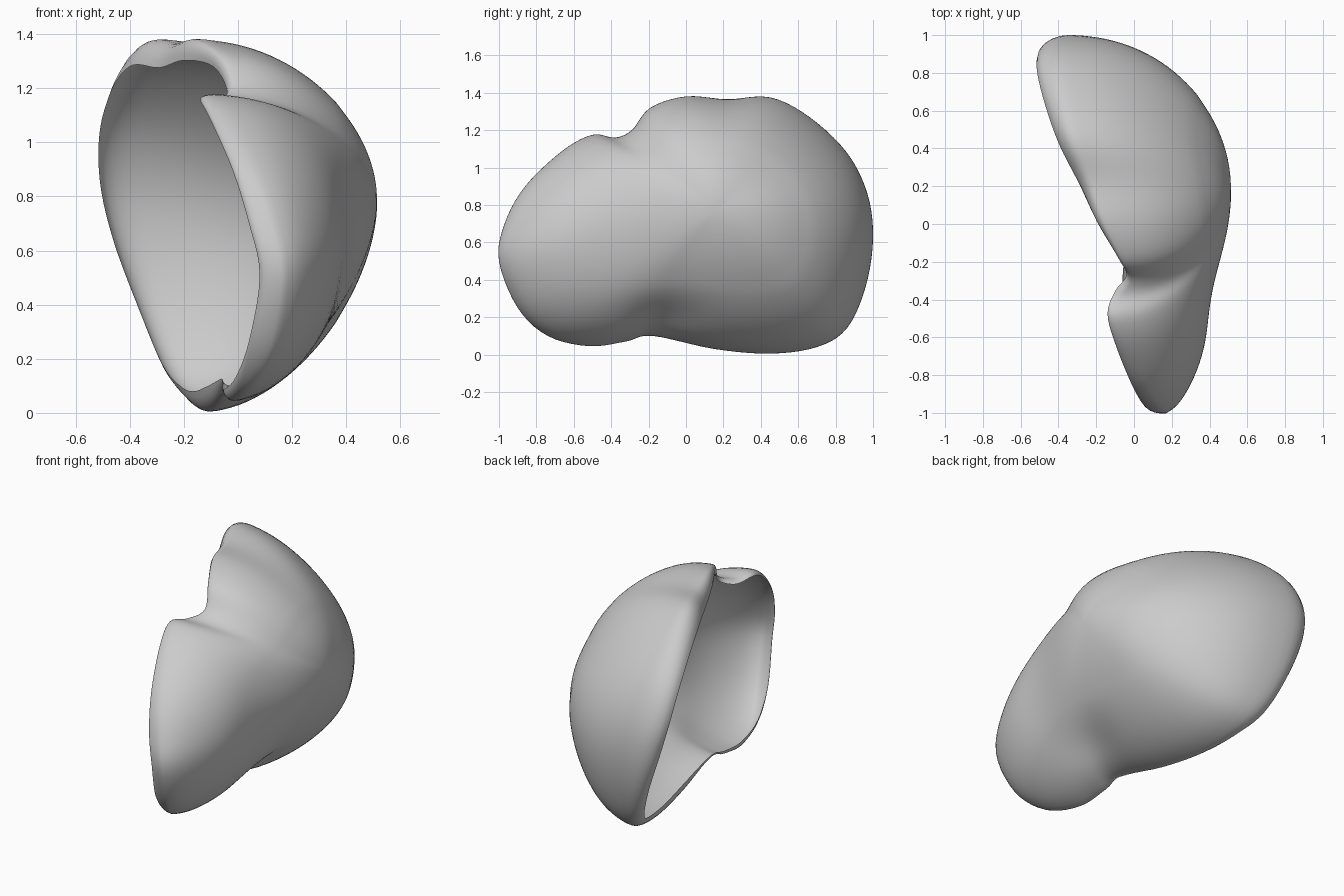
import bpy, bmesh, math
from mathutils import Vector

if "Cube" in bpy.data.objects:
    bpy.data.objects.remove(bpy.data.objects["Cube"])

# Outline of the shell: y, z, x, roundness, lip reach in x, lip pull inward
OUTLINE = [
    (-1.00, 0.50, 0.16, 1.80, .08, .03), (-0.97, 0.70, 0.12, 1.82, .08, .03),
    (-0.86, 0.90, 0.05, 1.85, .07, .03), (-0.66, 1.09, -0.04, 1.9, .06, .03),
    (-0.50, 1.175, -0.09, 1.9, .05, .03), (-0.38, 1.16, -0.06, 1.9, .04, .03),
    (-0.29, 1.20, -0.01, 1.9, .03, .03), (-0.19, 1.32, -0.06, 1.95, .03, .05),
    (0.00, 1.38, -0.15, 2.0, .05, .08), (0.22, 1.365, -0.22, 1.95, .07, .09),
    (0.45, 1.375, -0.31, 1.82, .08, .10), (0.66, 1.27, -0.36, 1.75, .10, .09),
    (0.86, 1.08, -0.39, 1.8, .12, .08), (0.97, 0.86, -0.38, 1.98, .13, .08),
    (1.00, 0.62, -0.34, 2.10, .12, .08), (0.96, 0.36, -0.28, 2.05, .09, .07),
    (0.86, 0.14, -0.20, 1.92, .08, .06), (0.70, 0.04, -0.15, 1.8, .06, .07),
    (0.45, 0.005, -0.11, 1.75, .05, .08), (0.15, 0.03, -0.07, 1.72, .04, .07),
    (-0.18, 0.10, -0.03, 1.7, .03, .03), (-0.32, 0.07, -0.03, 1.7, .03, .04),
    (-0.52, 0.045, -0.01, 1.7, .04, .06), (-0.74, 0.10, 0.05, 1.72, .06, .05),
    (-0.90, 0.25, 0.12, 1.76, .08, .03),
]
APEX = Vector((0.518, 0.17, 0.78))
STEPS, RINGS, LIP_RINGS = 5, 30, 5


def closed_spline(points, steps):
    """Smooth closed curve through all points, in any number of dimensions."""
    n, out = len(points), []
    for i in range(n):
        a, b, c, d = (points[(i + k) % n] for k in (-1, 0, 1, 2))
        for s in range(steps):
            t = s / steps
            out.append([0.5 * (2 * q + (r - p) * t + (2 * p - 5 * q + 4 * r - w) * t * t
                               + (3 * q - p - 3 * r + w) * t ** 3)
                        for p, q, r, w in zip(a, b, c, d)])
    return out


def averaged(loop, half):
    """Copy of a closed loop with its small waves ironed out."""
    n, span = len(loop), range(-half, half + 1)
    weights = [1 + math.cos(math.pi * k / (half + 1)) for k in span]
    total = sum(weights)
    return [[sum(w * loop[(i + k) % n][c] for k, w in zip(span, weights)) / total
             for c in range(len(loop[0]))] for i in range(n)]


def hollow(y, z, depth, cy, cz, ry, rz):
    """Soft round dent in the wall."""
    return depth * math.exp(-((y - cy) / ry) ** 2 - ((z - cz) / rz) ** 2)


rim = closed_spline(OUTLINE, STEPS)
calm = averaged(rim, 10)
count = len(rim)
bm = bmesh.new()
rings = []

# Lip curling inward around the opening
for j in range(LIP_RINGS, 0, -1):
    a = j / LIP_RINGS * math.pi / 2
    ring = []
    for y, z, x, p, reach, pull in rim:
        inward = Vector((0, APEX.y - y, APEX.z - z)).normalized()
        offset = inward * pull * (1 - math.cos(a))
        ring.append(bm.verts.new(Vector((x - reach * math.sin(a), y, z)) + offset))
    rings.append(ring)

# Domed wall: the waves of the outline fade out toward the apex
for j in range(RINGS):
    a = j / RINGS * math.pi / 2
    fade = min(1, a / 1.1)
    fade = fade * fade * (3 - 2 * fade)
    ring = []
    for sharp, soft in zip(rim, calm):
        y, z, x, p = (s + (c - s) * fade for s, c in zip(sharp[:4], soft[:4]))
        u, v = math.cos(a) ** (2 / p), math.sin(a) ** (2 / p)
        px = x + (APEX.x - x) * v
        py, pz = APEX.y + (y - APEX.y) * u, APEX.z + (z - APEX.z) * u
        # Pinch low on the side, and the waist between front lobe and body
        px -= hollow(py, pz, 0.04, -0.12, 0.2, 0.2, 0.1)
        px -= hollow(py, pz, 0.06, -0.36, 0.6, 0.26, 0.45) * v
        ring.append(bm.verts.new((px, py, pz)))
    rings.append(ring)

for r0, r1 in zip(rings, rings[1:]):
    for i in range(count):
        k = (i + 1) % count
        bm.faces.new((r0[i], r0[k], r1[k], r1[i]))
tip = bm.verts.new(APEX)
for i in range(count):
    bm.faces.new((rings[-1][i], rings[-1][(i + 1) % count], tip))

# Soften the wall, most strongly around the apex
for start, repeats in ((LIP_RINGS + 2, 3), (LIP_RINGS + 18, 12)):
    wall = [v for ring in rings[start:] for v in ring] + [tip]
    for _ in range(repeats):
        bmesh.ops.smooth_vert(bm, verts=wall, factor=0.4,
                              use_axis_x=True, use_axis_y=True, use_axis_z=True)

# Outer side faces +x
bm.normal_update()
if sum(f.normal.x * f.calc_area() for f in bm.faces) < 0:
    bmesh.ops.reverse_faces(bm, faces=bm.faces[:])

mesh = bpy.data.meshes.new("hollow_shell")
bm.to_mesh(mesh)
bm.free()
for poly in mesh.polygons:
    poly.use_smooth = True
shell = bpy.data.objects.new("hollow_shell", mesh)
bpy.context.collection.objects.link(shell)

grey = bpy.data.materials.new("light_grey")
grey.diffuse_color = (0.6, 0.6, 0.6, 1)
grey.use_nodes = True
grey.node_tree.nodes["Principled BSDF"].inputs["Base Color"].default_value = grey.diffuse_color
mesh.materials.append(grey)
